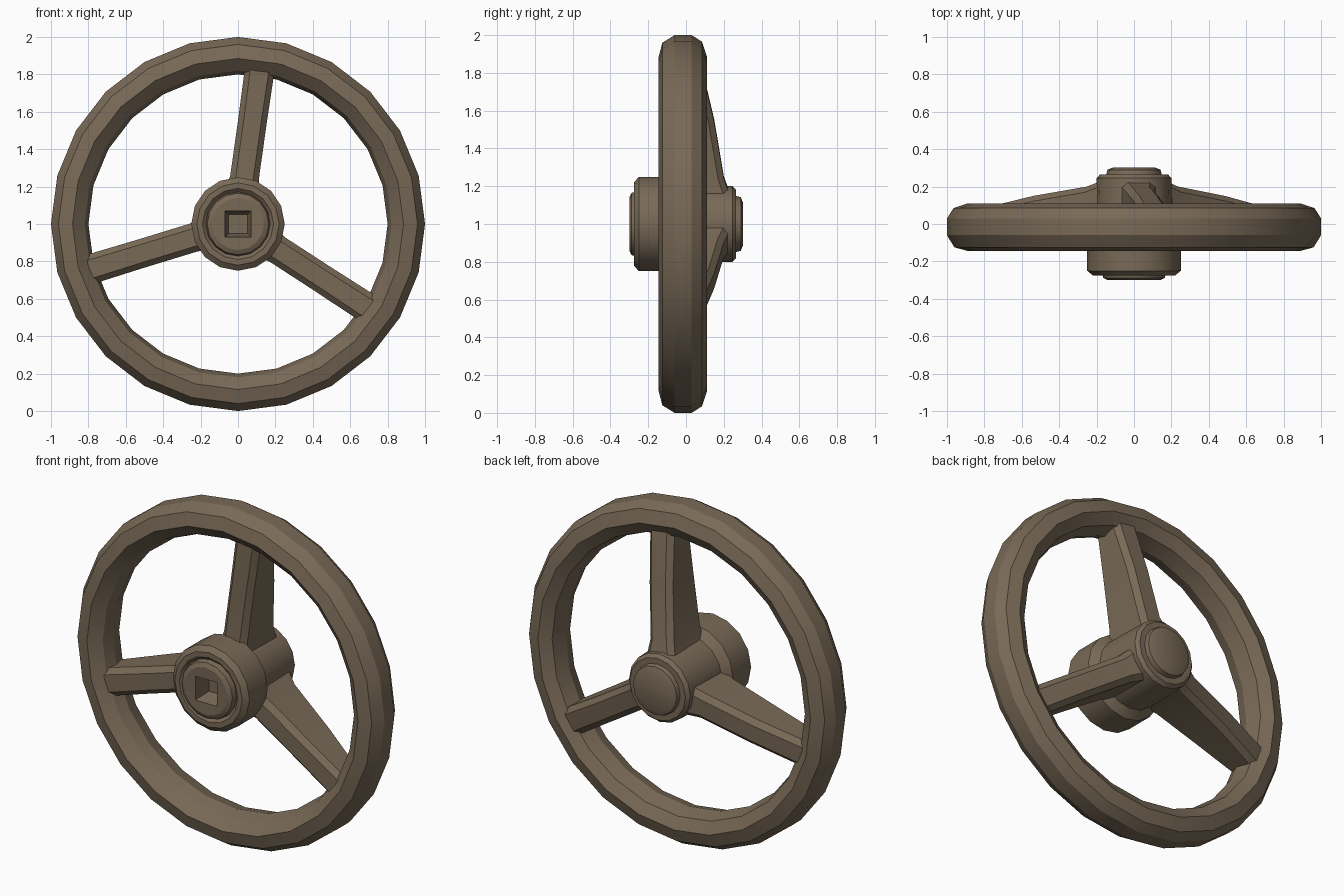
import bpy
import bmesh
import math

if "Cube" in bpy.data.objects:
    bpy.data.objects.remove(bpy.data.objects["Cube"])

CENTRE_Z = 1.0

brown = bpy.data.materials.new("dull_brown")
brown.diffuse_color = (0.19, 0.143, 0.095, 1.0)
brown.use_nodes = True
brown.node_tree.nodes["Principled BSDF"].inputs["Base Color"].default_value = brown.diffuse_color


def finish(name, bm, angle):
    """Turn a bmesh into a named object with edges sharp above the angle."""
    bmesh.ops.recalc_face_normals(bm, faces=bm.faces)
    mesh = bpy.data.meshes.new(name)
    bm.to_mesh(mesh)
    bm.free()
    mesh.materials.append(brown)
    mesh.shade_smooth()
    mesh.set_sharp_from_angle(angle=math.radians(angle))
    obj = bpy.data.objects.new(name, mesh)
    bpy.context.collection.objects.link(obj)
    return obj


def skin(bm, rings, loop=False, caps=True):
    """Join successive closed rings of vertices with quads."""
    n = len(rings[0])
    pairs = list(zip(rings, rings[1:]))
    if loop:
        pairs.append((rings[-1], rings[0]))
    for a, b in pairs:
        for i in range(n):
            j = (i + 1) % n
            bm.faces.new((a[i], a[j], b[j], b[i]))
    if caps and not loop:
        bm.faces.new(rings[0])
        bm.faces.new(rings[-1])


def ring(bm, radius, y, sides, square=False):
    """Ring about the y axis, round or pushed out to a square outline."""
    verts = []
    for i in range(sides):
        a = 2 * math.pi * i / sides
        c, s = math.cos(a), math.sin(a)
        k = radius / max(abs(c), abs(s)) if square else radius
        verts.append(bm.verts.new((k * c, y, CENTRE_Z + k * s)))
    return verts


# Rim: rounded section swept round the axis
bm = bmesh.new()
section = [(1.0, -0.06), (1.0, 0.03), (0.965, 0.085), (0.89, 0.11), (0.825, 0.07),
           (0.80, -0.02), (0.82, -0.09), (0.885, -0.145), (0.96, -0.125)]
skin(bm, [ring(bm, r, y, 24) for r, y in section], loop=True)
finish("rim", bm, 28)

# Hub: stepped profile from the square socket floor at the front to the back cap
bm = bmesh.new()
socket = [(0.05, -0.20), (0.07, -0.298)]
profile = [(0.14, -0.30), (0.165, -0.288), (0.172, -0.258), (0.19, -0.275),
           (0.22, -0.275), (0.25, -0.25), (0.25, -0.08), (0.205, -0.04),
           (0.20, 0.245), (0.182, 0.265), (0.148, 0.265), (0.142, 0.29), (0.11, 0.303)]
rings = [ring(bm, r, y, 16, True) for r, y in socket]
rings += [ring(bm, r, y, 16) for r, y in profile]
skin(bm, rings)
finish("hub", bm, 24)

# Spokes: chamfered bars, deep at the hub and sloping at the back toward the rim
# stations: radius, half width, front y, back y
stations = [(0.15, 0.095, -0.11, 0.235), (0.25, 0.077, -0.10, 0.20),
            (0.55, 0.077, -0.10, 0.15), (0.87, 0.08, -0.10, 0.075)]
for index, degrees in enumerate((82, 197, 327)):
    a = math.radians(degrees)
    c, s = math.cos(a), math.sin(a)
    bm = bmesh.new()
    rings = []
    for r, w, front, back in stations:
        e = 0.03
        outline = [(-w, front + e), (e - w, front), (w - e, front), (w, front + e),
                   (w, back - e), (w - e, back), (e - w, back), (-w, back - e)]
        rings.append([bm.verts.new((r * c - t * s, y, CENTRE_Z + r * s + t * c))
                      for t, y in outline])
    skin(bm, rings)
    finish(f"spoke_{index + 1}", bm, 20)
